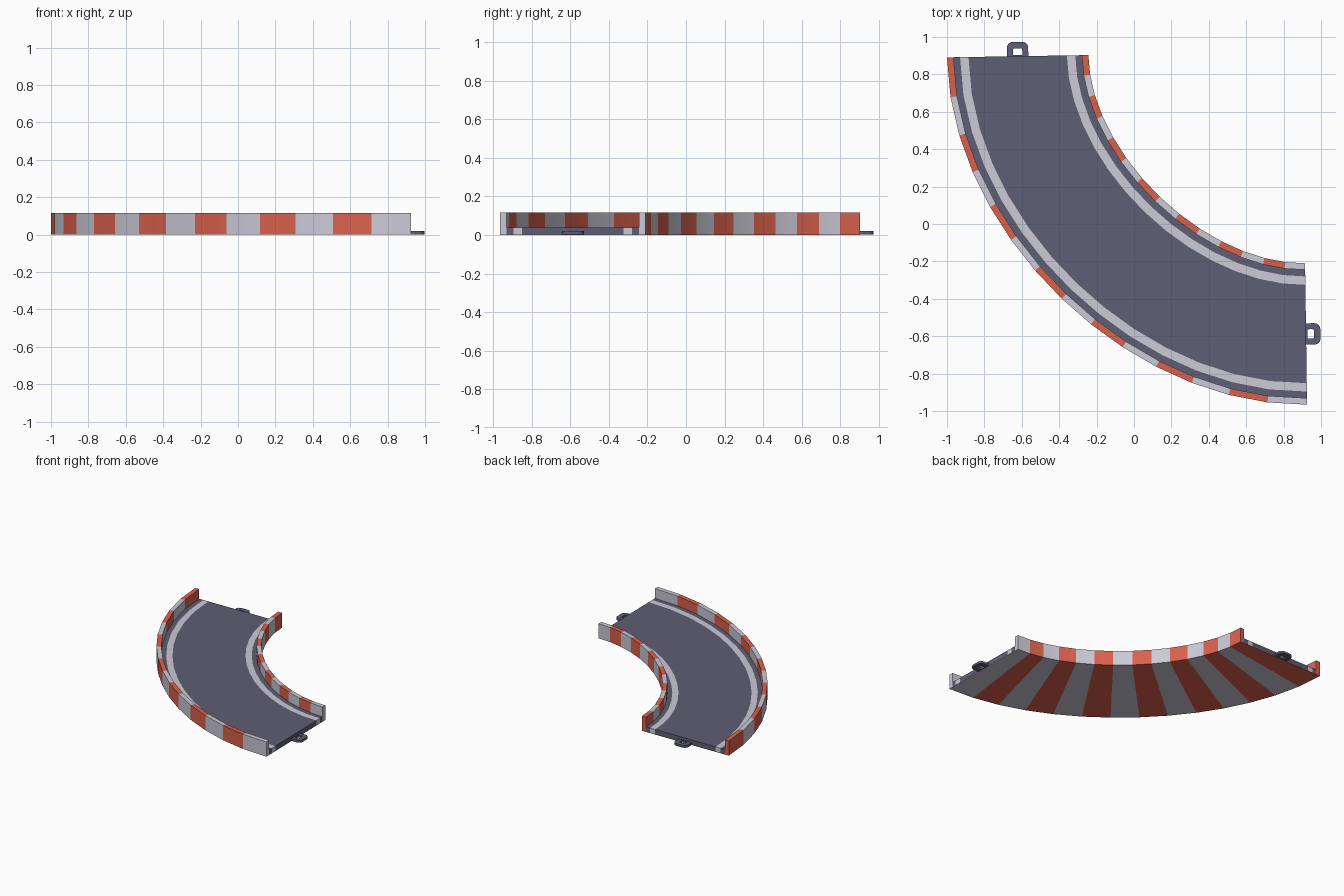
import bpy, bmesh, math
from mathutils import Vector

if "Cube" in bpy.data.objects:
    bpy.data.objects.remove(bpy.data.objects["Cube"])

SEGMENTS = 14            # one per coloured kerb block


def material(name, rgb):
    m = bpy.data.materials.new(name)
    m.diffuse_color = (*rgb, 1)
    m.use_nodes = True
    m.node_tree.nodes["Principled BSDF"].inputs["Base Color"].default_value = m.diffuse_color
    return m


red = material("kerb red", (0.70, 0.12, 0.075))
white = material("pale grey white", (0.60, 0.59, 0.68))
asphalt = material("slate asphalt", (0.11, 0.112, 0.175))

# Centre line of the bend: one cubic curve from the back end to the right end
P0, P3 = Vector((-0.622, 0.897)), Vector((0.92, -0.588))
D0, D3 = Vector((0.016, -1)).normalized(), Vector((1, 0.014)).normalized()
P1, P2 = P0 + D0 * 0.74, P3 - D3 * 0.74


def station(t):
    s = 1 - t
    p = P0 * s**3 + P1 * 3 * s * s * t + P2 * 3 * s * t * t + P3 * t**3
    d = (P1 - P0) * s * s + (P2 - P1) * 2 * s * t + (P3 - P2) * t * t
    d.normalize()
    return p, Vector((-d.y, d.x))          # point, normal towards the inside


def finish(bm, name, mats, smooth=True):
    bmesh.ops.recalc_face_normals(bm, faces=bm.faces)
    me = bpy.data.meshes.new(name)
    bm.to_mesh(me)
    bm.free()
    for m in mats:
        me.materials.append(m)
    ob = bpy.data.objects.new(name, me)
    bpy.context.collection.objects.link(ob)
    bpy.context.view_layer.objects.active = ob
    ob.select_set(True)
    if smooth:
        bpy.ops.object.shade_smooth_by_angle(angle=math.radians(30))
    ob.select_set(False)
    return ob


def sweep(name, profile, mats, pick, caps):
    """Sweep a closed (offset, height) profile; pick(segment, edge) gives the
    material index; caps lists (profile indices, material offset or None)."""
    bm = bmesh.new()
    rings = []
    for i in range(SEGMENTS + 1):
        p, n = station(i / SEGMENTS)
        rings.append([bm.verts.new((*(p + n * u), z)) for u, z in profile])
    k = len(profile)
    for i in range(SEGMENTS):
        a, b = rings[i], rings[i + 1]
        for j in range(k):
            f = bm.faces.new((a[j], a[(j + 1) % k], b[(j + 1) % k], b[j]))
            f.material_index = pick(i, j)
    for ring, seg in ((rings[0], 0), (rings[-1], SEGMENTS - 1)):
        for idx, edge in caps:
            f = bm.faces.new([ring[q] for q in idx])
            f.material_index = pick(seg, edge)
    return finish(bm, name, mats)


# Channel with both side walls and striped underside
W, T, H, F = 0.378, 0.343, 0.117, 0.003
channel = [(-W, 0), (W, 0), (W, H), (T, H), (T, F), (-T, F), (-T, H), (-W, H)]
sweep("striped_wall_channel", channel, [red, white], lambda i, j: i % 2,
      [((0, 5, 6, 7), 0), ((0, 1, 4, 5), 0), ((1, 2, 3, 4), 0)])

# Road bed with the two painted edge lines running right through it
us = [-T, -0.308, -0.263, 0.263, 0.308, T]
road = [(u, 0.04) for u in us] + [(u, F) for u in reversed(us)]
sweep("road_bed", road, [asphalt, white],
      lambda i, j: 1 if j in (1, 3) else 0,
      [((j, j + 1, 10 - j, 11 - j), j) for j in range(5)])


# Connector loops at both ends
def rounded(cx, hx, y0, y1, r_low, r_high):
    pts = []
    for sx, y, sy, r, a0 in ((1, y1, -1, r_high, 0), (-1, y1, -1, r_high, 90),
                             (-1, y0, 1, r_low, 180), (1, y0, 1, r_low, 270)):
        for q in range(5):
            a = math.radians(a0 + q * 22.5)
            pts.append((cx + sx * (hx - r) + r * math.cos(a),
                        y + sy * r + r * math.sin(a)))
    return pts


def connector(name, point, out):
    side = Vector((-out.y, out.x))
    outer = rounded(0, 0.057, -0.01, 0.077, 0.002, 0.032)
    inner = rounded(0, 0.025, 0.007, 0.042, 0.004, 0.008)
    bm = bmesh.new()
    loops = [[bm.verts.new((*(point + side * x + out * y), z)) for x, y in pts]
             for pts, z in ((outer, 0.002), (outer, 0.02),
                            (inner, 0.02), (inner, 0.002))]
    n = len(outer)
    for a, b in zip(loops, loops[1:] + loops[:1]):
        for j in range(n):
            bm.faces.new((a[j], a[(j + 1) % n], b[(j + 1) % n], b[j]))
    finish(bm, name, [asphalt])


connector("back_connector", P0, -D0)
connector("right_connector", P3, D3)
